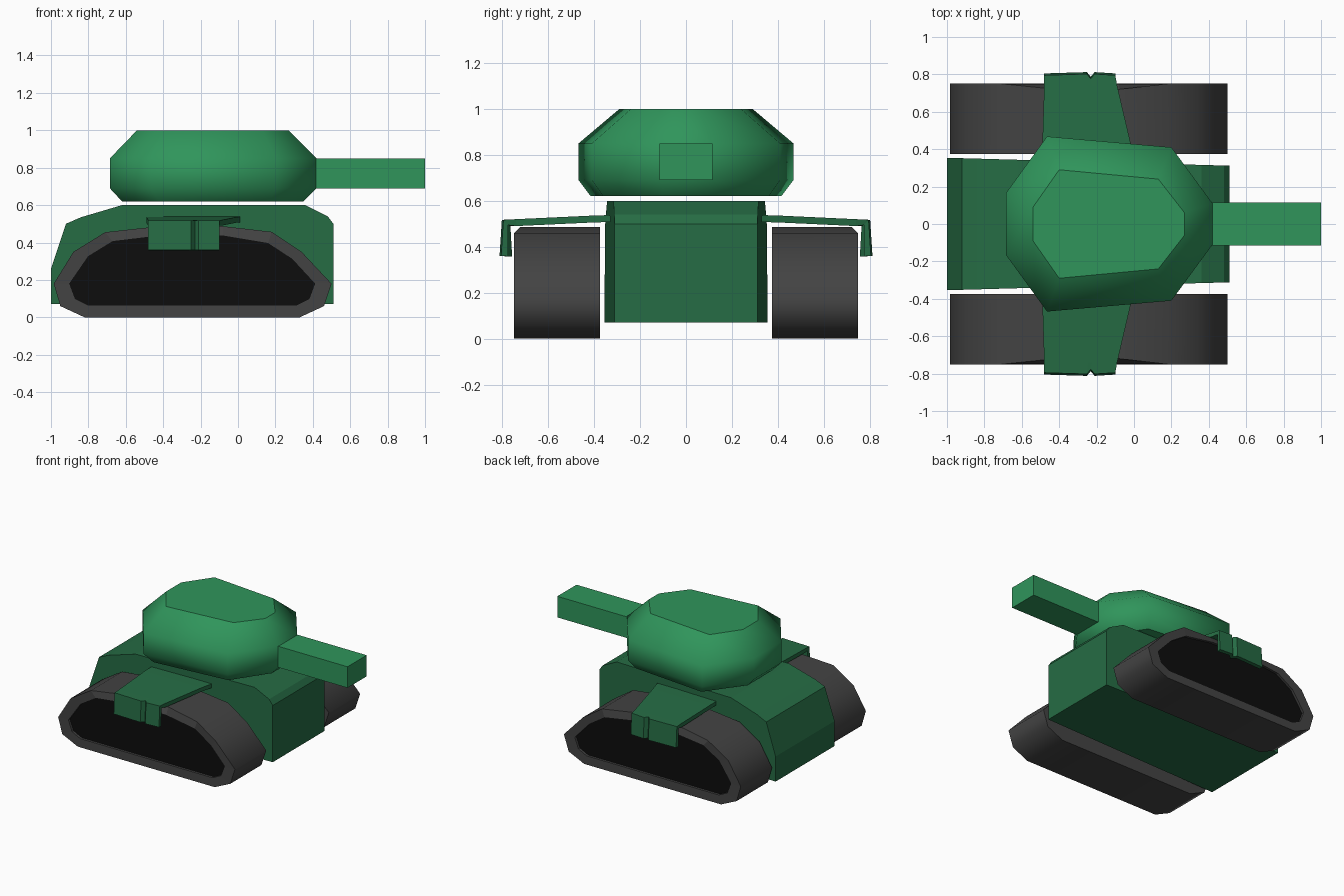
import bpy, bmesh

if "Cube" in bpy.data.objects:
    bpy.data.objects.remove(bpy.data.objects["Cube"])


def material(name, r, g, b):
    m = bpy.data.materials.new(name)
    m.diffuse_color = (r, g, b, 1)
    m.use_nodes = True
    m.node_tree.nodes["Principled BSDF"].inputs["Base Color"].default_value = m.diffuse_color
    return m


LIGHT = material("turret_green", 0.029, 0.30, 0.105)
DARK = material("hull_green", 0.019, 0.15, 0.058)
RUBBER = material("track_grey", 0.056, 0.056, 0.056)
BLACK = material("recess_black", 0.004, 0.004, 0.004)


def finish(name, bm, mats, mirror=False):
    mesh = bpy.data.meshes.new(name)
    bm.to_mesh(mesh)
    bm.free()
    for m in mats:
        mesh.materials.append(m)
    ob = bpy.data.objects.new(name, mesh)
    bpy.context.collection.objects.link(ob)
    if mirror:
        mod = ob.modifiers.new("mirror", 'MIRROR')
        mod.use_axis = (False, True, False)
        mod.use_mirror_merge = False
    return ob


def loft(name, rings, mats, smooth_bands=(), end_mat=0, mirror=False):
    """Skin a list of equal-length rings and cap both ends."""
    bm = bmesh.new()
    vs = [[bm.verts.new(p) for p in ring] for ring in rings]
    n = len(vs[0])
    for k in range(len(vs) - 1):
        for i in range(n):
            j = (i + 1) % n
            f = bm.faces.new((vs[k][i], vs[k][j], vs[k + 1][j], vs[k + 1][i]))
            f.smooth = k in smooth_bands
    bm.faces.new(vs[0])
    bm.faces.new(vs[-1]).material_index = end_mat
    bmesh.ops.recalc_face_normals(bm, faces=bm.faces)
    return finish(name, bm, mats, mirror)


# Hull: side profile, narrowing slightly toward the gun end
profile = [(-1, 0.07), (-1, 0.26), (-0.92, 0.50), (-0.84, 0.535), (-0.62, 0.60),
           (0.36, 0.60), (0.48, 0.54), (0.51, 0.50), (0.51, 0.07)]
loft("hull", [[(x, s * (0.326 - 0.028 * x), z) for x, z in profile] for s in (-1, 1)], [DARK])


# Turret: four stacked eight-sided rings
def octagon(z, half):
    return [(x, y, z) for x, y in half] + [(x, -y, z) for x, y in reversed(half)]


wide = [(-0.685, 0.165), (-0.465, 0.468), (0.20, 0.41), (0.42, 0.11)]
loft("turret", [
    octagon(0.62, [(-0.62, 0.145), (-0.42, 0.415), (0.17, 0.36), (0.35, 0.095)]),
    octagon(0.69, wide),
    octagon(0.85, wide),
    octagon(1.0, [(-0.54, 0.09), (-0.40, 0.29), (0.13, 0.24), (0.27, 0.06)]),
], [LIGHT], smooth_bands=(0, 1, 2))

# Gun barrel: square bar
loft("barrel", [[(x, -0.115, 0.69), (x, 0.115, 0.69), (x, 0.115, 0.85), (x, -0.115, 0.85)]
                for x in (0.38, 1.0)], [LIGHT])

# Tracks: rounded belts with a shallow black recess in the outer face
belt = [(-0.82, 0), (-0.95, 0.06), (-0.985, 0.18), (-0.88, 0.35), (-0.71, 0.455), (-0.42, 0.487),
        (-0.08, 0.487), (0.18, 0.457), (0.34, 0.35), (0.50, 0.18), (0.46, 0.06), (0.33, 0)]
inner = [(-0.80, 0.065), (-0.87, 0.10), (-0.90, 0.18), (-0.80, 0.325), (-0.67, 0.405), (-0.42, 0.435),
         (-0.08, 0.435), (0.16, 0.395), (0.29, 0.31), (0.41, 0.18), (0.38, 0.10), (0.31, 0.065)]
edge = [(x, 0.72 if z > 0.48 else 0.75, z) for x, z in belt]
loft("track", [
    [(x, 0.375, z) for x, z in belt],
    edge,
    [(x, 0.748, z) for x, z in inner],
    [(x, 0.73, z) for x, z in inner],
], [RUBBER, BLACK], smooth_bands=(0,), end_mat=1, mirror=True)

# Fenders: tapered plate over each track with a creased flap folded down
rows = [(0.33, 0.538, -0.49, 0.01), (0.42, 0.535, -0.49, -0.015), (0.74, 0.52, -0.48, -0.09),
        (0.795, 0.517, -0.48, -0.10), (0.805, 0.36, -0.48, -0.10)]
columns = [0, 0.60, 0.655, 0.71, 1]
bm = bmesh.new()
grid = []
for r, (y, z, x0, x1) in enumerate(rows):
    crease = [0, 0.007, -0.018, 0.007, 0] if r > 2 else [0] * 5
    grid.append([bm.verts.new((x0 + (x1 - x0) * t, y + c, z)) for t, c in zip(columns, crease)])
for a, b in zip(grid, grid[1:]):
    for i in range(len(columns) - 1):
        bm.faces.new((a[i], a[i + 1], b[i + 1], b[i]))
fender = finish("fender", bm, [DARK])
solid = fender.modifiers.new("thickness", 'SOLIDIFY')
solid.thickness = 0.03
solid.offset = -1
mod = fender.modifiers.new("mirror", 'MIRROR')
mod.use_axis = (False, True, False)
